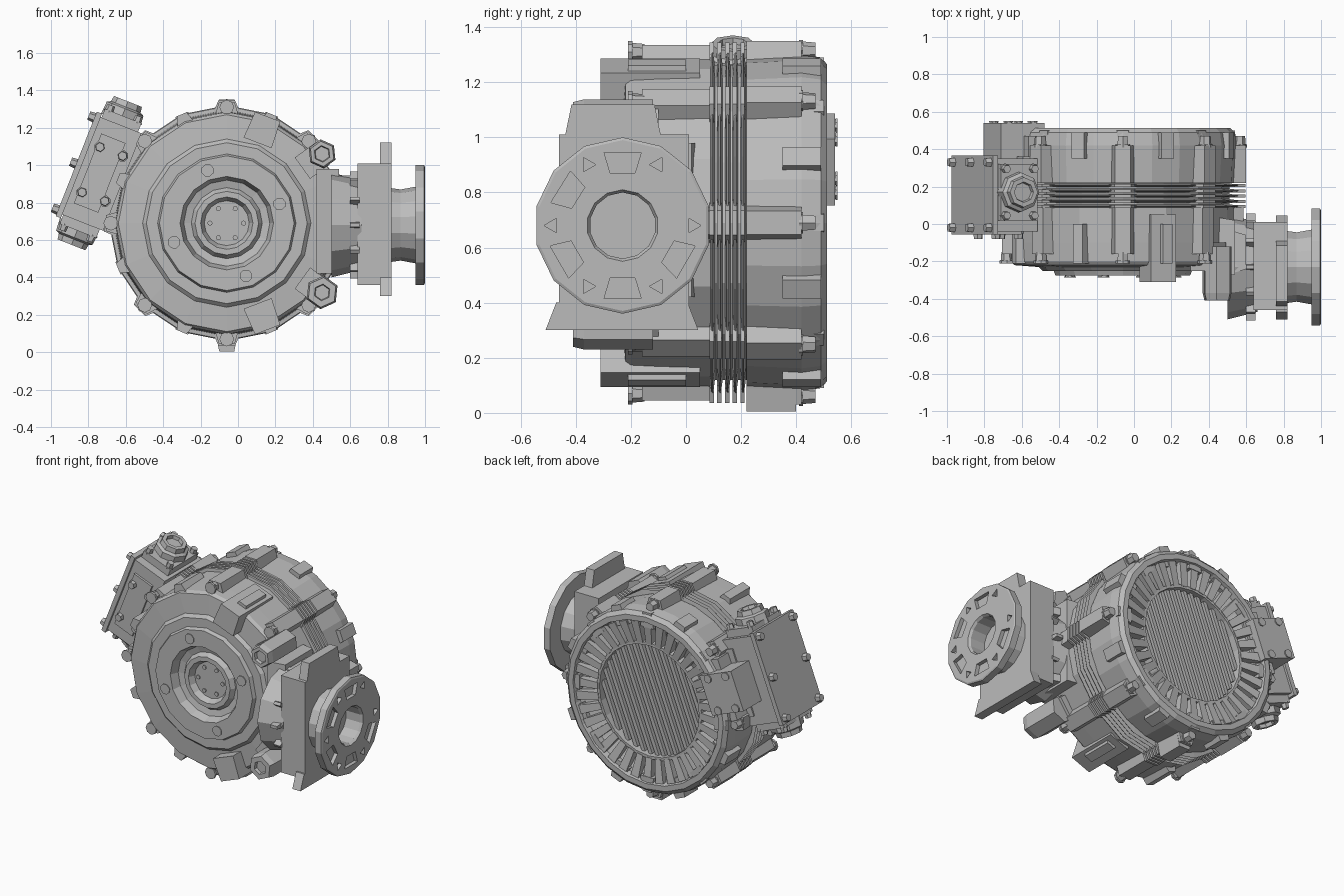
import bpy, bmesh, math
from mathutils import Matrix, Vector

cube = bpy.data.objects.get("Cube")
if cube:
    bpy.data.objects.remove(cube)

metal = bpy.data.materials.new("cast_grey")
metal.use_nodes = True
GREY = (0.5, 0.5, 0.5, 1)
metal.diffuse_color = GREY
metal.node_tree.nodes["Principled BSDF"].inputs["Base Color"].default_value = GREY


def frame(origin, x, y, z):
    m = Matrix((x, y, z)).transposed().to_4x4()
    m.translation = Vector(origin)
    return m


# Working frames: motor axis is local z, side port axis is local z
MOTOR = frame((-0.06, 0, 0.69), (1, 0, 0), (0, 0, 1), (0, 1, 0))
PORT = frame((0, -0.23, 0.68), (0, 1, 0), (0, 0, 1), (1, 0, 0))
TILT = math.radians(21.5)
c, s = math.cos(TILT), math.sin(TILT)
# Terminal box: local x points away from the motor, z runs along the box
TERMINAL = frame((-0.06, 0, 0.69), (-c, 0, s), (0, 1, 0), (s, 0, c))


def around(angle, base=MOTOR):
    return base @ Matrix.Rotation(math.radians(angle), 4, "Z")


def lathe(bm, profile, n, m, turn=0):
    """Revolve (radius, height) points round the local z axis."""
    rings = []
    for r, h in profile:
        count = n if r > 0 else 1
        rings.append([bm.verts.new(m @ Vector((
            r * math.cos(2 * math.pi * (i + turn) / n),
            r * math.sin(2 * math.pi * (i + turn) / n), h))) for i in range(count)])
    for a, b in zip(rings, rings[1:]):
        for i in range(n):
            j = (i + 1) % n
            quad = [a[i % len(a)], a[j % len(a)], b[j % len(b)], b[i % len(b)]]
            bm.faces.new(list(dict.fromkeys(quad)))


def cyl(bm, r, lo, hi, n, m, top=None):
    lathe(bm, [(0, lo), (r, lo), (top or r, hi), (0, hi)], n, m)


def box(bm, lo, hi, m=Matrix(), taper=1, axis=0):
    """Box between corners; its +axis end is narrowed along y by taper."""
    made = bmesh.ops.create_cube(bm, size=1)["verts"]
    lo, hi = Vector(lo), Vector(hi)
    for v in made:
        if v.co[axis] > 0:
            v.co.y *= taper
        v.co = m @ Vector([(lo[k] + hi[k]) / 2 + v.co[k] * (hi[k] - lo[k]) for k in range(3)])


def bolt(bm, m, x, y, z, r=0.03, h=0.04):
    """Hex bolt head with a washer, centred on the local z axis."""
    at = m @ Matrix.Translation((x, y, z))
    cyl(bm, r * 1.15, -h / 2, -h / 4, 8, at)
    cyl(bm, r, -h / 2, h / 2, 6, at, r * 0.85)


def part(name, build):
    bm = bmesh.new()
    build(bm)
    bmesh.ops.recalc_face_normals(bm, faces=bm.faces)
    mesh = bpy.data.meshes.new(name)
    bm.to_mesh(mesh)
    bm.free()
    mesh.materials.append(metal)
    ob = bpy.data.objects.new(name, mesh)
    bpy.context.collection.objects.link(ob)
    return ob


# Motor housing: front shell with raised, recessed hub
part("front_housing", lambda bm: lathe(bm, [
    (0, 0.09), (0.605, 0.09), (0.6, -0.1), (0.595, -0.2), (0.58, -0.22), (0.45, -0.23),
    (0.43, -0.25), (0.37, -0.25), (0.36, -0.275), (0.25, -0.275), (0.23, -0.22),
    (0.19, -0.21), (0.17, -0.24), (0.14, -0.24), (0.12, -0.2), (0, -0.2)], 16, MOTOR))

# Rear shell with grooved ring and central recess
part("rear_housing", lambda bm: lathe(bm, [
    (0, 0.22), (0.6, 0.22), (0.61, 0.42), (0.6, 0.49), (0.575, 0.512), (0.54, 0.512),
    (0.53, 0.47), (0.4, 0.42), (0.39, 0.475), (0.37, 0.475), (0.365, 0.37), (0, 0.37)],
    24, MOTOR))

# Thin cooling laminations between the shells
def laminations(bm):
    cyl(bm, 0.57, 0.08, 0.23, 16, MOTOR)
    for i in range(5):
        y = 0.085 + i * 0.028
        lathe(bm, [(0.57, y), (0.625, y + 0.006), (0.63, y + 0.012), (0.57, y + 0.02)],
              16, MOTOR)
        for k in range(8):
            box(bm, (0.55, -0.09, y), (0.655, 0.09, y + 0.016), around(45 * k), 0.5)
part("cooling_laminations", laminations)

# Radial ribs of the rear ring, leaning slightly inwards
def ring_ribs(bm):
    for k in range(36):
        lean = around(10 * k) @ Matrix.Translation((0.39, 0, 0.41)) @ Matrix.Rotation(-0.14, 4, "Y")
        box(bm, (0, -0.022, -0.02), (0.15, 0.022, 0.07), lean, 1.3)
part("rear_ring_ribs", ring_ribs)

# Parallel slats inside the rear recess, aligned with the terminal box
def slats(bm):
    for k in range(-7, 8):
        x = k * 0.047
        half = math.sqrt(0.367 ** 2 - x * x)
        box(bm, (x - 0.013, 0.36, -half), (x + 0.013, 0.45, half), TERMINAL)
part("rear_slats", slats)

# Bolted lugs round both shells, with small ribs between them
def lugs(bm):
    for k in range(8):
        m = around(45 * k)
        box(bm, (0.5, -0.085, -0.16), (0.645, 0.085, 0.085), m, 0.5)
        box(bm, (0.5, -0.085, 0.22), (0.66, 0.085, 0.42), m, 0.5)
        box(bm, (0.5, -0.05, 0.42), (0.6, 0.05, 0.5), m, 0.6)
        m = around(45 * k + 22.5)
        box(bm, (0.5, -0.07, -0.21), (0.63, 0.07, 0), m, 0.4)
        box(bm, (0.5, -0.06, 0.35), (0.63, 0.06, 0.49), m, 0.6)
    box(bm, (0.5, -0.08, 0.22), (0.685, 0.08, 0.4), around(270), 0.5)
part("housing_lugs", lugs)

def lug_bolts(bm):
    for k in range(8):
        bolt(bm, around(45 * k), 0.62, 0, -0.18, 0.034, 0.06)
        bolt(bm, around(45 * k), 0.625, 0, 0.44, 0.034, 0.06)
part("lug_bolts", lug_bolts)

# Hub bolts
def hub_bolts(bm):
    for k in range(4):
        bolt(bm, around(20 + 90 * k), 0.3, 0, -0.275, 0.03, 0.02)
    for k in range(6):
        bolt(bm, around(60 * k), 0.09, 0, -0.2, 0.012, 0.02)
part("hub_bolts", hub_bolts)

# Front pads and hex plugs, above and below the side port
def front_pads(bm):
    for side, r in ((1, 0.078), (-1, 0.09)):
        box(bm, (0.46, -0.08, -0.31), (0.61, 0.08, 0.05), around(side * 69), 0.9)
        at = around(side * 36) @ Matrix.Translation((0.63, 0, 0))
        lathe(bm, [(0, -0.12), (r, -0.12), (r, -0.37), (r - 0.01, -0.41), (0.045, -0.41),
                   (0.04, -0.39), (0, -0.39)], 6, at)
        box(bm, (-0.13, -0.07, -0.25), (0, 0.07, -0.1), at)
part("front_pads_and_plugs", front_pads)

# Side port: neck, ribs, mounting block and feet
def port_neck(bm):
    box(bm, (0.42, -0.29, 0.42), (0.54, 0.04, 0.98), taper=0.88)
    cyl(bm, 0.28, 0.5, 0.66, 12, PORT, 0.24)
    for k in range(12):
        box(bm, (0.2, -0.02, 0.6), (0.285, 0.02, 0.65), around(30 * k, PORT), 0.5)
    for z in (0.46, 0.56, 0.69, 0.82, 0.92):
        box(bm, (0.47, -0.28, z - 0.025), (0.6, -0.02, z + 0.025), taper=0.7)
part("port_neck", port_neck)

def port_block(bm):
    box(bm, (0.64, -0.46, 0.36), (0.82, 0.01, 1.01))
    box(bm, (0.76, -0.44, 1.0), (0.82, -0.09, 1.12), taper=0.86, axis=2)
    box(bm, (0.76, -0.51, 0.3), (0.82, 0.045, 0.4), taper=0.86, axis=2)
part("port_block", port_block)

# Port flange with bore and pockets
flange = part("port_flange", lambda bm: lathe(bm, [
    (0, 0.8), (0.2, 0.8), (0.19, 0.87), (0.205, 0.95), (0.32, 0.95), (0.32, 0.995),
    (0.31, 1.0), (0.13, 1.0), (0.12, 0.985), (0.12, 0.88), (0, 0.88)],
    14, PORT, 0.5))

def pockets(bm):
    for k in range(6):
        cyl(bm, 0.03, 0.975, 1.05, 3, around(60 * k, PORT) @ Matrix.Translation((0.255, 0, 0)))
    for angle in (90, 148, 210, 270, 330):
        box(bm, (0.19, -0.045, 0.975), (0.265, 0.045, 1.05), around(angle, PORT), 1.5)
cutter = part("flange_pocket_cutter", pockets)
cutter.hide_render = True
cut = flange.modifiers.new("pockets", "BOOLEAN")
cut.object, cut.solver = cutter, "EXACT"
bpy.context.view_layer.objects.active = flange
bpy.ops.object.modifier_apply(modifier=cut.name)
bpy.data.objects.remove(cutter)

# Terminal box: neck, body, cover, rear extension
def terminal_box(bm):
    box(bm, (0.5, -0.02, -0.22), (0.66, 0.36, 0.22), TERMINAL)
    box(bm, (0.6, -0.04, -0.28), (0.84, 0.35, 0.28), TERMINAL)
    box(bm, (0.835, -0.055, -0.3), (0.865, 0.365, 0.3), TERMINAL)
    box(bm, (0.66, -0.055, -0.2), (0.8, 0, 0.2), TERMINAL)
    box(bm, (0.5, 0.3, -0.13), (0.75, 0.54, 0.13), TERMINAL)
    box(bm, (0.48, 0.34, -0.2), (0.62, 0.47, 0.2), TERMINAL)
part("terminal_box", terminal_box)

# Cable glands on both ends of the box
def glands(bm):
    for side in (1, -1):
        at = TERMINAL @ Matrix.Translation((0.73, 0.17, 0)) @ Matrix.Scale(side, 4, (0, 0, 1))
        box(bm, (-0.11, -0.15, 0.25), (0.1, 0.15, 0.33), at)
        lathe(bm, [(0, 0.3), (0.11, 0.3), (0.105, 0.37), (0.085, 0.38), (0.08, 0.412),
                   (0.055, 0.412), (0.05, 0.39), (0, 0.39)], 8, at)
        for x in (-0.085, 0.075):
            for y in (-0.125, 0.125):
                bolt(bm, at, x, y, 0.34, 0.025, 0.04)
part("cable_glands", glands)

# Bolts on the box cover, front side and rear extension
def box_bolts(bm):
    outward = TERMINAL @ Matrix.Rotation(math.pi / 2, 4, "Y")
    forward = TERMINAL @ Matrix.Rotation(math.pi / 2, 4, "X")
    for along in (-0.265, 0, 0.265):
        for y in (-0.02, 0.33):
            bolt(bm, outward, along, y, 0.875, 0.028, 0.045)
    for along in (-0.13, 0.13):
        for out in (0.65, 0.78):
            bolt(bm, forward, out, along, 0.06, 0.028, 0.04)
        for out in (0.56, 0.7):
            bolt(bm, forward, out, along * 0.8, -0.535, 0.024, 0.03)
part("terminal_box_bolts", box_bolts)
